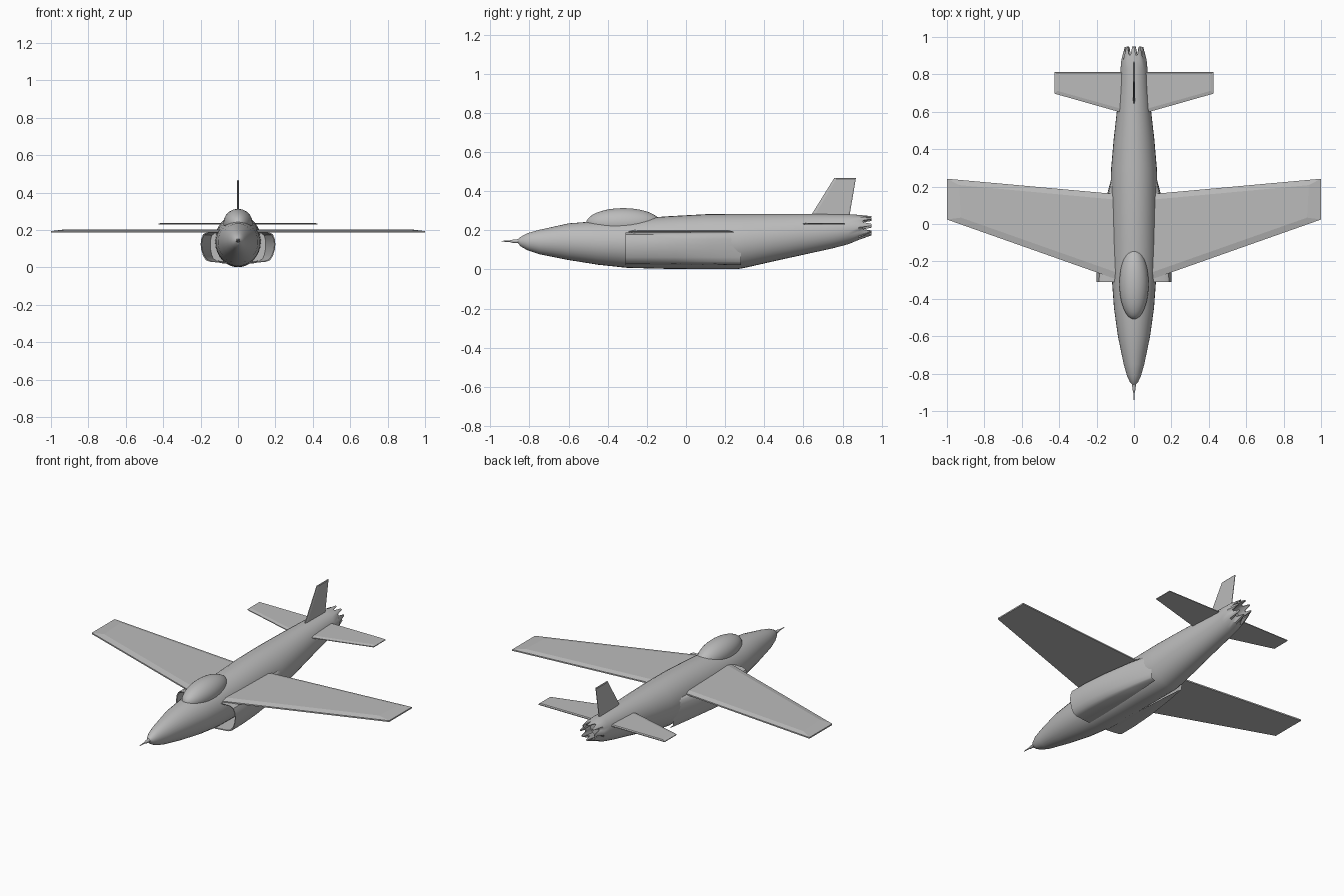
import bpy, bmesh
from math import sin, cos, pi

cube = bpy.data.objects.get("Cube")
if cube:
    bpy.data.objects.remove(cube)

GREY = (0.5, 0.5, 0.5, 1)
grey = bpy.data.materials.new("plain grey")
grey.use_nodes = True
grey.diffuse_color = GREY
grey.node_tree.nodes["Principled BSDF"].inputs["Base Color"].default_value = GREY


def finish(name, bm, angle=35, outward=True):
    """Turn a bmesh into a shaded, coloured object."""
    if outward:
        bmesh.ops.recalc_face_normals(bm, faces=bm.faces)
    mesh = bpy.data.meshes.new(name)
    bm.to_mesh(mesh)
    bm.free()
    mesh.materials.append(grey)
    obj = bpy.data.objects.new(name, mesh)
    bpy.context.collection.objects.link(obj)
    bpy.ops.object.select_all(action="DESELECT")
    obj.select_set(True)
    bpy.context.view_layer.objects.active = obj
    bpy.ops.object.shade_smooth_by_angle(angle=angle * pi / 180)
    return obj


def loft(bm, rings, closed=True):
    """Skin a list of point rings with quads and return the vertex rings."""
    loops = [[bm.verts.new(p) for p in ring] for ring in rings]
    n = len(loops[0])
    for a, b in zip(loops, loops[1:]):
        for i in range(n if closed else n - 1):
            j = (i + 1) % n
            bm.faces.new((a[i], a[j], b[j], b[i]))
    return loops


SIDES = 32


def ellipse(y, half_width, bottom, top, notch=0):
    """Body cross-section; notch pulls every other pair of points forward."""
    mid, half = (top + bottom) / 2, (top - bottom) / 2
    return [(half_width * cos(2 * pi * i / SIDES),
             y - (notch if i % 4 > 1 else 0),
             mid + half * sin(2 * pi * i / SIDES)) for i in range(SIDES)]


# Fuselage: station, half width, bottom, top
stations = [
    (-0.860, 0.008, 0.136, 0.152), (-0.845, 0.022, 0.118, 0.166),
    (-0.81, 0.038, 0.098, 0.185), (-0.75, 0.055, 0.078, 0.202),
    (-0.60, 0.086, 0.048, 0.235), (-0.45, 0.107, 0.024, 0.247),
    (-0.30, 0.118, 0.008, 0.256), (-0.10, 0.122, 0.003, 0.271),
    (0.10, 0.124, 0.001, 0.282), (0.26, 0.124, 0.001, 0.284),
    (0.30, 0.122, 0.008, 0.284), (0.45, 0.109, 0.042, 0.284),
    (0.60, 0.092, 0.075, 0.284), (0.75, 0.078, 0.108, 0.282),
    (0.83, 0.072, 0.129, 0.281), (0.88, 0.067, 0.150, 0.279)]
bm = bmesh.new()
rings = [ellipse(*s) for s in stations]
# Scalloped nozzle lip and the dark pipe inside it
rings.append(ellipse(0.948, 0.049, 0.174, 0.272, 0.045))
rings.append(ellipse(0.946, 0.043, 0.180, 0.266, 0.045))
rings.append(ellipse(0.84, 0.055, 0.160, 0.262))
loops = loft(bm, rings)
bm.faces.new(loops[0])
bm.faces.new(loops[-1])
finish("fuselage", bm, 40)

# Nose probe
bm = bmesh.new()
loops = loft(bm, [ellipse(y, r, 0.144 - r, 0.144 + r) for y, r in
                  ((-0.942, 0.002), (-0.90, 0.004), (-0.885, 0.008), (-0.85, 0.011))])
bm.faces.new(loops[0])
bm.faces.new(loops[-1])
finish("nose_probe", bm)

# Canopy
bm = bmesh.new()
bmesh.ops.create_uvsphere(bm, u_segments=32, v_segments=20, radius=1)
bmesh.ops.scale(bm, vec=(0.078, 0.19, 0.077), verts=bm.verts)
bmesh.ops.translate(bm, vec=(0, -0.32, 0.236), verts=bm.verts)
finish("canopy", bm, 60)


def panel(name, base, crown, low, high, place):
    """Thin flying surface: a base outline and a smaller raised outline."""
    bm = bmesh.new()
    mid = (low + high) / 2
    loops = loft(bm, [[place(u, v, low) for u, v in base],
                      [place(u, v, mid) for u, v in base],
                      [place(u, v, high) for u, v in crown]])
    bm.faces.new(loops[0])
    bm.faces.new(loops[-1])
    finish(name, bm, 1)


# Outlines run root front, tip front, tip back, root back
wing = [(0.04, -0.315), (1.0, 0.024), (1.0, 0.242), (0.04, 0.155)]
wing_crown = [(0.04, -0.278), (0.925, 0.034), (0.935, 0.208), (0.04, 0.125)]
tail = [(0.03, 0.585), (0.425, 0.697), (0.425, 0.812), (0.03, 0.812)]
tail_crown = [(0.03, 0.605), (0.41, 0.712), (0.41, 0.806), (0.03, 0.806)]

# Air intake: inboard top round to inboard bottom
intake = [(0.09, 0.188), (0.165, 0.188), (0.186, 0.178), (0.196, 0.155),
          (0.200, 0.125), (0.197, 0.095), (0.187, 0.062), (0.172, 0.038),
          (0.15, 0.030), (0.06, 0.022)]


def intake_ring(y, width, inset=0):
    """Intake section, drawn towards the body side as width drops."""
    return [(0.09 + (x - 0.09) * width - inset, y,
             0.11 + (z - 0.11) * (1 - inset * 12)) for x, z in intake]


for side, s in (("left", 1), ("right", -1)):
    def flat(u, v, h, s=s):
        return (s * u, v, h)
    panel(side + "_wing", wing, wing_crown, 0.186, 0.202, flat)
    panel(side + "_tailplane", tail, tail_crown, 0.229, 0.238, flat)

    # Open duct with a thin lip, fading back into the body
    bm = bmesh.new()
    duct = [intake_ring(-0.05, 0.6, 0.008), intake_ring(-0.308, 1, 0.005),
            intake_ring(-0.310, 1), intake_ring(-0.20, 0.99),
            intake_ring(-0.05, 0.86), intake_ring(0.12, 0.58),
            intake_ring(0.28, 0.2)]
    loops = loft(bm, [[(s * x, y, z) for x, y, z in r] for r in duct], False)
    bm.faces.new(loops[0])
    finish(side + "_intake", bm, 40)

# Fin, built as two mirrored halves around the centre plane
fin = [(0.61, 0.23), (0.757, 0.466), (0.868, 0.466), (0.828, 0.23)]
fin_crown = [(0.63, 0.23), (0.768, 0.462), (0.862, 0.462), (0.82, 0.23)]
bm = bmesh.new()
loops = loft(bm, [[(x, y, z) for y, z in outline] for x, outline in
                  ((-0.005, fin_crown), (-0.002, fin), (0.002, fin), (0.005, fin_crown))])
bm.faces.new(loops[0])
bm.faces.new(loops[-1])
finish("fin", bm, 1)
